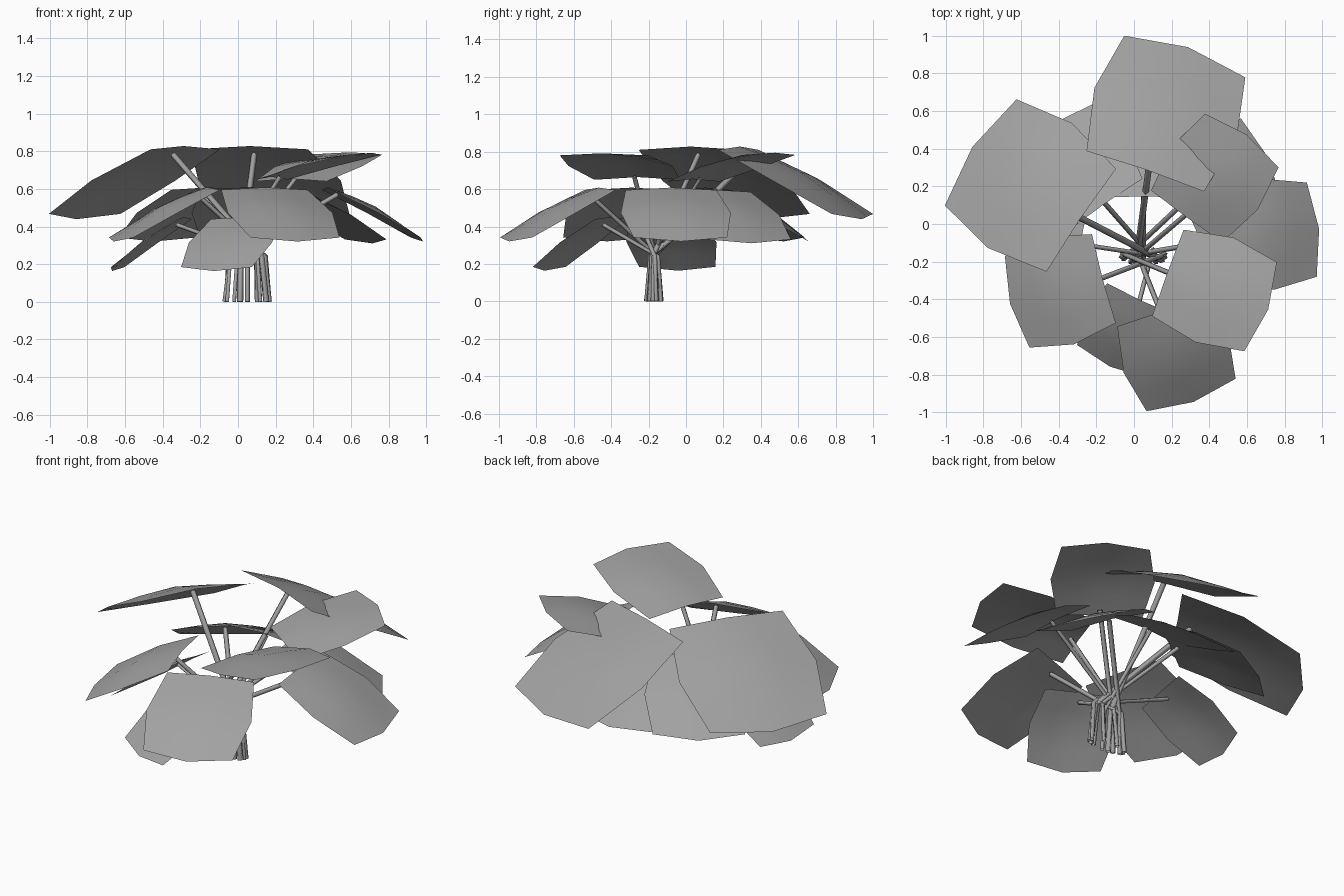
import bpy, bmesh
from math import radians, cos, sin
from mathutils import Vector, Matrix

if "Cube" in bpy.data.objects:
    bpy.data.objects.remove(bpy.data.objects["Cube"])

# Shared leaf outline: rows from stem side to tip, as (u along, v across, w up)
ROWS = [
    [(0.00, 0.33, 0.00), (0.00, 0.0, 0.02), (0.00, -0.33, 0.00)],
    [(0.37, 0.40, 0.01), (0.37, 0.0, 0.035), (0.37, -0.40, 0.01)],
    [(0.73, 0.34, 0.00), (0.79, 0.0, 0.00), (0.73, -0.34, 0.00)],
]

# One grey shared by leaves and stems
GREY = bpy.data.materials.new("leaf_grey")
GREY.diffuse_color = (0.36, 0.36, 0.36, 1)
GREY.use_nodes = True
GREY.node_tree.nodes["Principled BSDF"].inputs["Base Color"].default_value = GREY.diffuse_color


def sample(s, t):
    """Bilinear point on the 3x3 leaf grid with a dome added inside the rim."""
    i, j = min(int(s), 1), min(int(t), 1)
    a = Vector(ROWS[i][j]).lerp(Vector(ROWS[i][j + 1]), t - j)
    b = Vector(ROWS[i + 1][j]).lerp(Vector(ROWS[i + 1][j + 1]), t - j)
    p = a.lerp(b, s - i)
    p.z += 0.025 * (1 - (s - 1) ** 2) * (1 - (t - 1) ** 2)
    return p


def leaf(name, x, y, z, heading, pitch, size):
    m = (Matrix.Translation((x, y, z)) @ Matrix.Rotation(radians(heading), 4, 'Z')
         @ Matrix.Rotation(radians(-pitch), 4, 'Y') @ Matrix.Scale(size, 4))
    bm = bmesh.new()
    n = 5
    grid = [[bm.verts.new(m @ sample(i / 2, j / 2)) for j in range(n)] for i in range(n)]
    for i in range(n - 1):
        for j in range(n - 1):
            f = bm.faces.new((grid[i][j], grid[i][j + 1], grid[i + 1][j + 1], grid[i + 1][j]))
            f.normal_update()
            if f.normal.z < 0:
                f.normal_flip()
            f.smooth = True
    me = bpy.data.meshes.new(name)
    bm.to_mesh(me)
    bm.free()
    me.materials.append(GREY)
    bpy.context.collection.objects.link(bpy.data.objects.new(name, me))
    return m @ sample(0.2, 1.0) - Vector((0, 0, 0.02))


def stem(name, end, heading, radius):
    # Rises on the far side of the clump, then crosses over to its leaf
    a = radians(heading)
    base = Vector((0.05 - 0.12 * cos(a), -0.17 - 0.04 * sin(a), 0))
    knee = base.lerp(end, 0.05)
    knee.z = 0.24
    cu = bpy.data.curves.new(name, 'CURVE')
    cu.dimensions = '3D'
    cu.bevel_depth = radius
    cu.bevel_resolution = 0
    sp = cu.splines.new('POLY')
    sp.points.add(2)
    for pt, co in zip(sp.points, (base, knee, end)):
        pt.co = (*co, 1)
    cu.materials.append(GREY)
    bpy.context.collection.objects.link(bpy.data.objects.new(name, cu))


# inner-edge midpoint x, y, z, heading, pitch, size
LEAVES = {
    "top_leaf_back": (0.06, 0.28, 0.81, 71, -28, 1.0),
    "top_leaf_left": (-0.28, 0.02, 0.81, 146, -28, 1.0),
    "top_leaf_right_back": (0.28, 0.04, 0.64, 54, 16, 0.71),
    "top_leaf_right_front": (0.18, -0.26, 0.65, -20, 14, 0.74),
    "middle_leaf_right": (0.47, -0.08, 0.595, 6, -28, 0.74),
    "middle_leaf_front": (0.14, -0.46, 0.595, -70, -28, 0.74),
    "middle_leaf_left": (-0.16, -0.29, 0.595, 195, -28, 0.74),
    "middle_leaf_back_left": (-0.155, 0.10, 0.595, 125, -28, 0.74),
    "middle_leaf_back": (0.05, 0.14, 0.595, 90, -28, 0.74),
    "middle_leaf_back_right": (0.25, 0.125, 0.585, 26, -28, 0.74),
    "low_leaf_front": (0.04, -0.40, 0.44, -115, -35, 0.61),
    "low_leaf_left": (-0.28, -0.11, 0.44, 170, -35, 0.61),
}
for name, spec in LEAVES.items():
    tip = leaf(name, *spec)
    stem(name.replace("leaf", "stem"), tip, spec[3], 0.004 + 0.013 * spec[5])
